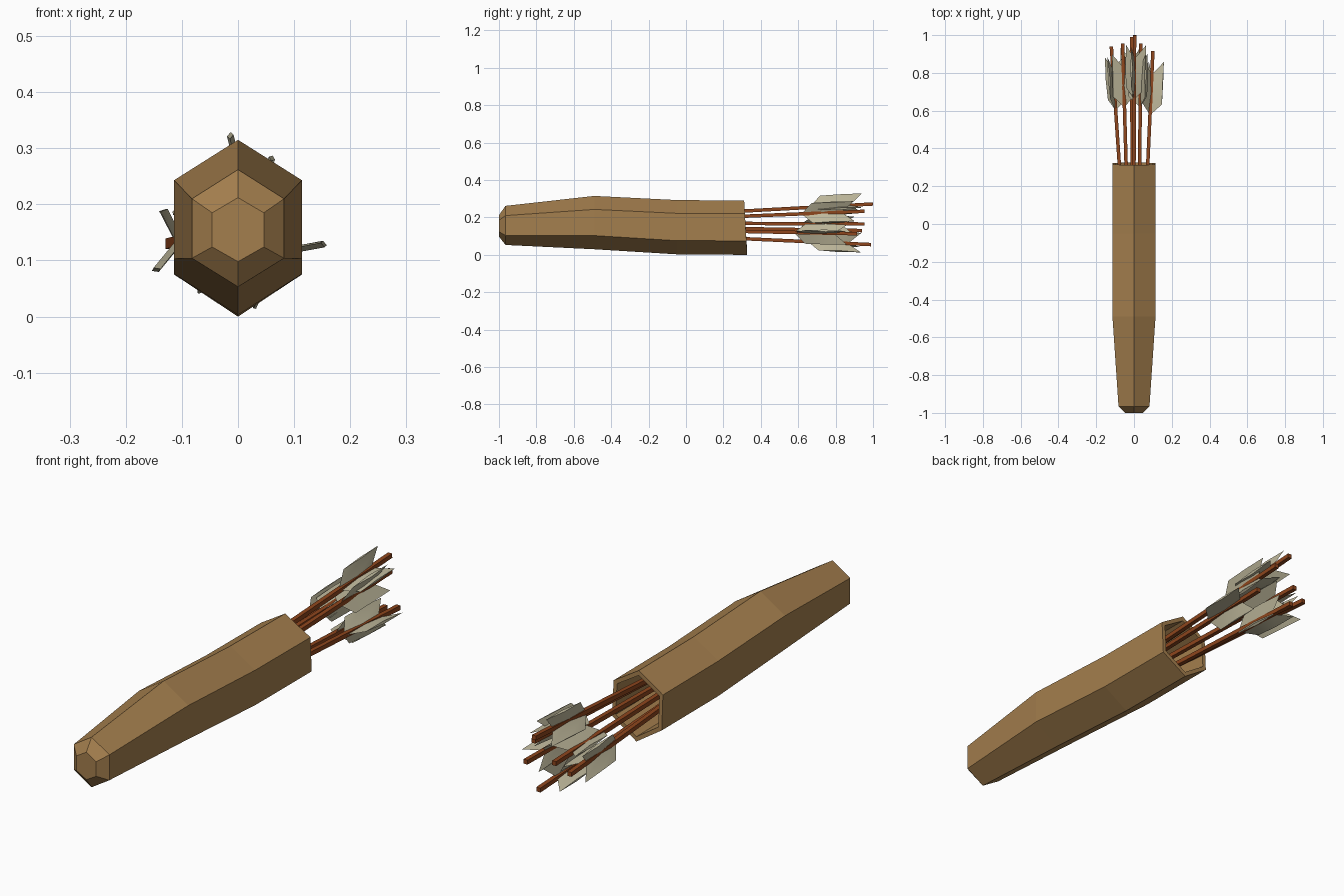
import bpy, bmesh, math
from mathutils import Vector

if "Cube" in bpy.data.objects:
    bpy.data.objects.remove(bpy.data.objects["Cube"])


def material(name, rgb):
    m = bpy.data.materials.new(name)
    m.diffuse_color = (*rgb, 1)
    m.use_nodes = True
    m.node_tree.nodes["Principled BSDF"].inputs["Base Color"].default_value = m.diffuse_color
    return m


LEATHER = material("leather", (0.37, 0.21, 0.075))
WOOD = material("wood", (0.27, 0.06, 0.012))
FEATHER = material("feather", (0.52, 0.48, 0.33))


def finish(bm, name, mat):
    bmesh.ops.recalc_face_normals(bm, faces=bm.faces[:])
    me = bpy.data.meshes.new(name)
    bm.to_mesh(me)
    bm.free()
    me.materials.append(mat)
    ob = bpy.data.objects.new(name, me)
    bpy.context.collection.objects.link(ob)
    return ob


def loft(bm, loops):
    rings = [[bm.verts.new(p) for p in loop] for loop in loops]
    n = len(rings[0])
    for a, b in zip(rings, rings[1:]):
        for i in range(n):
            j = (i + 1) % n
            bm.faces.new((a[i], a[j], b[j], b[i]))
    bm.faces.new(rings[0])
    bm.faces.new(rings[-1])


# Quiver body: hexagonal sections (y, half width, top, upper side, lower side, bottom)
def hexagon(y, w, top, up, low, bot, inset=1.0, tilt=0.0):
    mid = (top + bot) / 2
    pts = [(0, top), (w, up), (w, low), (0, bot), (-w, low), (-w, up)]
    return [(x * inset, y - tilt * (z - mid), mid + (z - mid) * inset) for x, z in pts]


sections = [
    (-1.0, 0.046, 0.212, 0.185, 0.124, 0.098),
    (-0.965, 0.082, 0.262, 0.21, 0.104, 0.053),
    (-0.49, 0.114, 0.315, 0.243, 0.103, 0.03),
    (-0.05, 0.114, 0.293, 0.222, 0.076, 0.003),
    (0.319, 0.114, 0.29, 0.22, 0.075, 0.0),
]
outer = [hexagon(*s, tilt=0.055 if s is sections[-1] else 0) for s in sections]
inner = [hexagon(*s, inset=0.86, tilt=0.055 if s is sections[-1] else 0)
         for s in reversed(sections[1:])]
inner[-1] = [(x, y + 0.02, z) for x, y, z in inner[-1]]
bm = bmesh.new()
loft(bm, outer + inner)
finish(bm, "quiver_body", LEATHER)


# Arrows: nock end, position at the mouth (x, z), roll of the three feathers
arrows = [
    ((0.003, 0.999, 0.272), (0.0, 0.235), 105),
    ((0.036, 0.955, 0.233), (0.03, 0.207), 65),
    ((-0.06, 0.955, 0.165), (-0.042, 0.168), 40),
    ((-0.12, 0.94, 0.13), (-0.078, 0.14), 113),
    ((0.10, 0.915, 0.113), (0.073, 0.125), 12),
    ((-0.012, 0.99, 0.055), (-0.01, 0.086), 75),
]
# Feather outline: distance back from the nock and radius
ROOT_BACK, TIP_BACK, TIP_FRONT, ROOT_FRONT = (0.12, 0.004), (0.055, 0.062), (0.28, 0.056), (0.335, 0.004)

for n, (end, (mx, mz), roll) in enumerate(arrows, 1):
    tip = Vector(end)
    mouth = Vector((mx, 0.32, mz))
    d = (mouth - tip).normalized()
    side = Vector((0, 0, 1)).cross(d).normalized() * -1
    up = side.cross(d).normalized()
    if up.z < 0:
        up = -up
    if side.x < 0:
        side = -side

    # Square shaft running down inside the quiver
    tail = tip + d * ((tip.y + 0.55) / -d.y)
    bm = bmesh.new()
    corners = [(math.cos(math.radians(a)), math.sin(math.radians(a))) for a in (45, 135, 225, 315)]
    loft(bm, [[p + (side * c + up * s) * 0.013 for c, s in corners] for p in (tip, tail)])
    finish(bm, f"arrow_shaft_{n}", WOOD)

    # Three swept feathers, thickest along the middle
    bm = bmesh.new()
    for k in range(3):
        a = math.radians(roll + 120 * k)
        out = side * math.cos(a) + up * math.sin(a)
        flat = side * -math.sin(a) + up * math.cos(a)
        loops = []
        for (yb, r), (yf, _) in ((ROOT_BACK, ROOT_FRONT), (TIP_BACK, TIP_FRONT)):
            base = tip + out * r
            mid = base + d * (yb + yf) / 2
            loops.append([base + d * yb, mid + flat * 0.006, base + d * yf, mid - flat * 0.006])
        loft(bm, loops)
    ob = finish(bm, f"arrow_feathers_{n}", FEATHER)
    bpy.context.view_layer.objects.active = ob
    ob.select_set(True)
    bpy.ops.object.shade_smooth_by_angle(angle=math.radians(30))
    ob.select_set(False)
